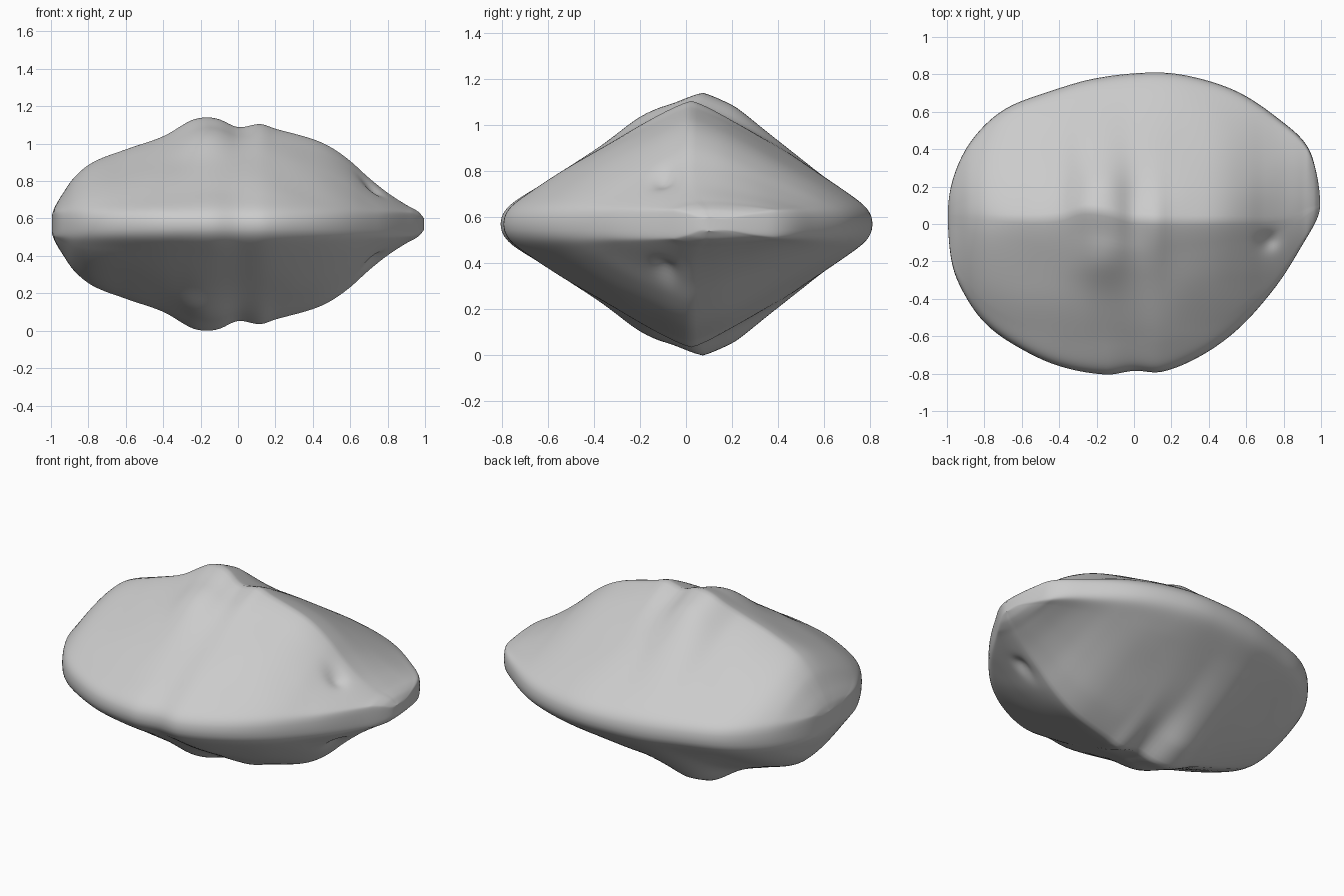
import bpy, bmesh, math
from mathutils import Vector, noise

if "Cube" in bpy.data.objects:
    bpy.data.objects.remove(bpy.data.objects["Cube"])

MID = 0.57      # the rock is mirrored above and below this height
NX, NT = 130, 84


def curve(points, key=lambda v: v):
    """Smooth (Hermite) interpolation through x, value pairs."""
    p = [(key(a), b) for a, b in points]
    p.sort()
    n = len(p)
    m = []
    for i in range(n):
        a, b = p[max(i - 1, 0)], p[min(i + 1, n - 1)]
        m.append((b[1] - a[1]) / (b[0] - a[0]))

    def f(v):
        v = min(max(key(v), p[0][0]), p[-1][0])
        i = 0
        while i < n - 2 and v > p[i + 1][0]:
            i += 1
        d = p[i + 1][0] - p[i][0]
        s = (v - p[i][0]) / d
        return ((2*s**3 - 3*s*s + 1) * p[i][1] + (s**3 - 2*s*s + s) * d * m[i]
                + (3*s*s - 2*s**3) * p[i + 1][1] + (s**3 - s*s) * d * m[i + 1])
    return f


def ang(x):
    return math.acos(min(max(x, -1), 1))


# Plan outline (back and front), ridge position and ridge height along x
back = curve([(-1, .05), (-.97, .25), (-.87, .45), (-.7, .61), (-.45, .71), (-.2, .78),
              (.1, .81), (.3, .79), (.55, .71), (.78, .56), (.94, .4), (.985, .25), (1, .1)], ang)
front = curve([(-1, .05), (-.98, -.2), (-.92, -.36), (-.8, -.53), (-.62, -.66), (-.4, -.76),
               (-.15, -.805), (0, -.785), (.15, -.79), (.35, -.71), (.55, -.57), (.75, -.35),
               (.9, -.12), (.97, 0), (1, .1)], ang)
ridge_y = curve([(-1, .05), (-.6, .03), (-.4, .04), (-.28, .08), (-.15, .07),
                 (0, .03), (.5, .02), (.8, .03), (.95, .09), (1, .1)])
ENDS_L = [(-1, .05), (-.985, .09), (-.95, .15), (-.88, .25), (-.78, .33), (-.6, .40), (-.4, .47)]
ENDS_R = [(.2, .51), (.4, .455), (.5, .41), (.6, .34), (.7, .25), (.8, .17),
          (.9, .105), (.97, .065), (1, .03)]
ridge_h = curve(ENDS_L + [(-.25, .555), (-.17, .57), (-.1, .56), (0, .518), (.12, .535)] + ENDS_R)
slope_h = curve(ENDS_L + [(-.2, .54), (0, .53)] + ENDS_R)   # without the crest bumps


def dent(x, y, cx, cy, r, depth):
    return depth * math.exp(-((x - cx)**2 + (y - cy)**2) / r**2)


def half_height(x, y, t):
    a = abs(t)
    base = slope_h(x)
    h = max(base + (ridge_h(x) - base) * math.exp(-(a / .35)**2), .01)
    rim = min(.06, h * .7)
    power = 1.2 + 1.2 * x**6          # the two ends are hipped, so fuller
    z = rim * math.sqrt(max(0, 1 - a**36)) + (h - rim) * (1 - a**power)
    # gentle weathering that fades out at the rim and the ridge
    fade = min(1, (1 - a) * 5) * min(1, a * 5) * min(1, h / .2)
    z += fade * .008 * noise.noise(Vector((x * 3.5, y * 3.5, 2.0)))
    z += fade * (dent(x, y, -.18, -.2, .13, .03) + dent(x, y, -.15, .2, .13, .02))
    z -= fade * dent(x, y, .72, -.09, .05, .03)
    return max(z, 0)


# Rock: both skins share the rim loop
bm = bmesh.new()
upper, lower = [], []
for i in range(NX + 1):
    x = -math.cos(math.pi * i / NX)
    yr, yb, yf = ridge_y(x), back(x), front(x)
    top, bot = [], []
    for j in range(NT + 1):
        u = 2 * j / NT - 1
        t = .8 * math.sin(math.pi / 2 * u) + .2 * u
        y = yr + t * (yb - yr) if t > 0 else yr - t * (yf - yr)
        z = 0 if j in (0, NT) else half_height(x, y, t)
        v = bm.verts.new((x * .995, y, MID + z))
        top.append(v)
        bot.append(v if j in (0, NT) else bm.verts.new((x * .995, y, MID - z)))
    upper.append(top)
    lower.append(bot)
for rows, flip in ((upper, False), (lower, True)):
    for i in range(NX):
        for j in range(NT):
            q = [rows[i][j], rows[i + 1][j], rows[i + 1][j + 1], rows[i][j + 1]]
            bm.faces.new(q[::-1] if flip else q)
bmesh.ops.remove_doubles(bm, verts=bm.verts, dist=.0008)
bmesh.ops.recalc_face_normals(bm, faces=bm.faces)
mesh = bpy.data.meshes.new("rock")
bm.to_mesh(mesh)
bm.free()
rock = bpy.data.objects.new("rock", mesh)
bpy.context.collection.objects.link(rock)
bpy.context.view_layer.objects.active = rock
rock.select_set(True)
bpy.ops.object.shade_smooth_by_angle(angle=math.radians(75))
